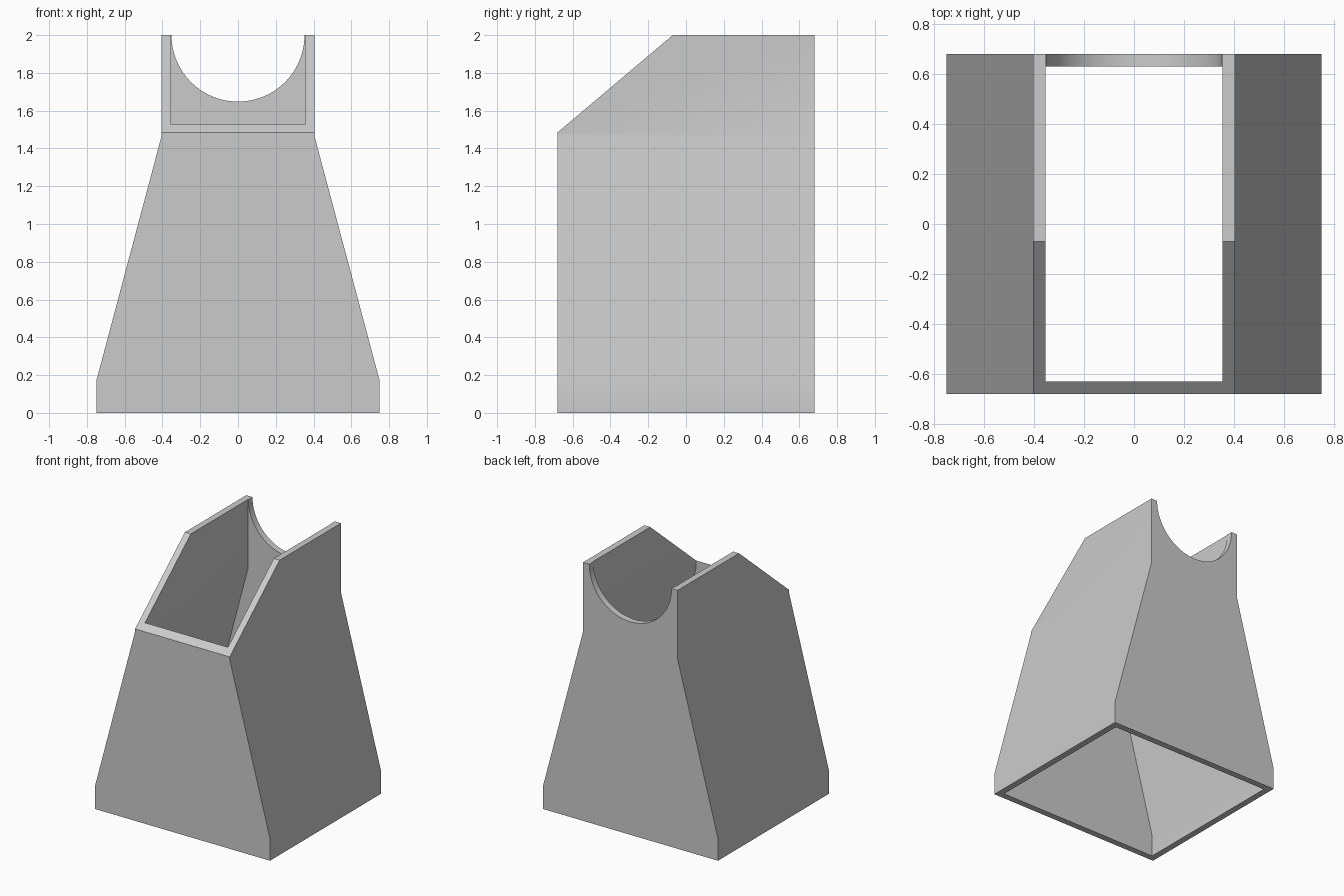
import bpy, bmesh, math
from mathutils import Matrix

cube = bpy.data.objects.get("Cube")
if cube:
    bpy.data.objects.remove(cube, do_unlink=True)

WIDTH, NECK, DEPTH, WALL = 0.75, 0.405, 0.68, 0.05
SKIRT_Z, NECK_Z, TOP = 0.17, 1.465, 2.0

grey = bpy.data.materials.new("mid grey")
grey.use_nodes = True
colour = (0.6, 0.6, 0.6, 1)
grey.diffuse_color = colour
grey.node_tree.nodes["Principled BSDF"].inputs["Base Color"].default_value = colour


def prism(name, points, direction):
    """Extrude a closed outline of 3D points along a direction."""
    bm = bmesh.new()
    face = bm.faces.new([bm.verts.new(p) for p in points])
    new = bmesh.ops.extrude_face_region(bm, geom=[face])["geom"]
    bmesh.ops.translate(bm, vec=direction,
                        verts=[v for v in new if isinstance(v, bmesh.types.BMVert)])
    bmesh.ops.recalc_face_normals(bm, faces=bm.faces)
    return finish(name, bm)


def finish(name, bm):
    mesh = bpy.data.meshes.new(name)
    bm.to_mesh(mesh)
    bm.free()
    mesh.materials.append(grey)
    obj = bpy.data.objects.new(name, mesh)
    bpy.context.collection.objects.link(obj)
    return obj


def tapered_body(name, inset, overshoot):
    """Mirrored tapering outline, run from front to back."""
    half = [(WIDTH - inset, -overshoot), (WIDTH - inset, SKIRT_Z),
            (NECK - inset, NECK_Z), (NECK - inset, TOP + overshoot)]
    outline = half + [(-x, z) for x, z in reversed(half)]
    y = DEPTH - inset
    return prism(name, [(x, -y, z) for x, z in outline], (0, 2 * y, 0))


# Hollow tapering shell, open above and below
shell = tapered_body("hopper_shell", 0, 0)
cavity = tapered_body("cavity_cutter", WALL, 0.1)

# Sloping cut across the front of the neck
lip_z, slope_end = 1.485, -0.07
rise = (TOP - lip_z) / (slope_end + DEPTH)
y0, y1 = -DEPTH - 0.2, slope_end + 0.2
slope = prism("slope_cutter", [(-1, y0, lip_z - 0.2 * rise),
                               (-1, y1, TOP + 0.2 * rise),
                               (-1, y0, TOP + 0.2 * rise)], (2, 0, 0))

# Half-round notch in the back wall
bm = bmesh.new()
bmesh.ops.create_cone(bm, cap_ends=True, segments=96, radius1=0.352, radius2=0.352, depth=0.4,
                      matrix=Matrix.Translation((0, DEPTH, TOP)) @ Matrix.Rotation(math.pi / 2, 4, 'X'))
notch = finish("notch_cutter", bm)

bpy.ops.object.select_all(action='DESELECT')
shell.select_set(True)
bpy.context.view_layer.objects.active = shell
for cutter in (cavity, slope, notch):
    cutter.hide_render = True
    mod = shell.modifiers.new(cutter.name, 'BOOLEAN')
    mod.operation = 'DIFFERENCE'
    mod.solver = 'EXACT'
    mod.object = cutter
    bpy.ops.object.modifier_apply(modifier=mod.name)
    bpy.data.objects.remove(cutter, do_unlink=True)

bpy.ops.object.shade_smooth_by_angle(angle=math.radians(30))
